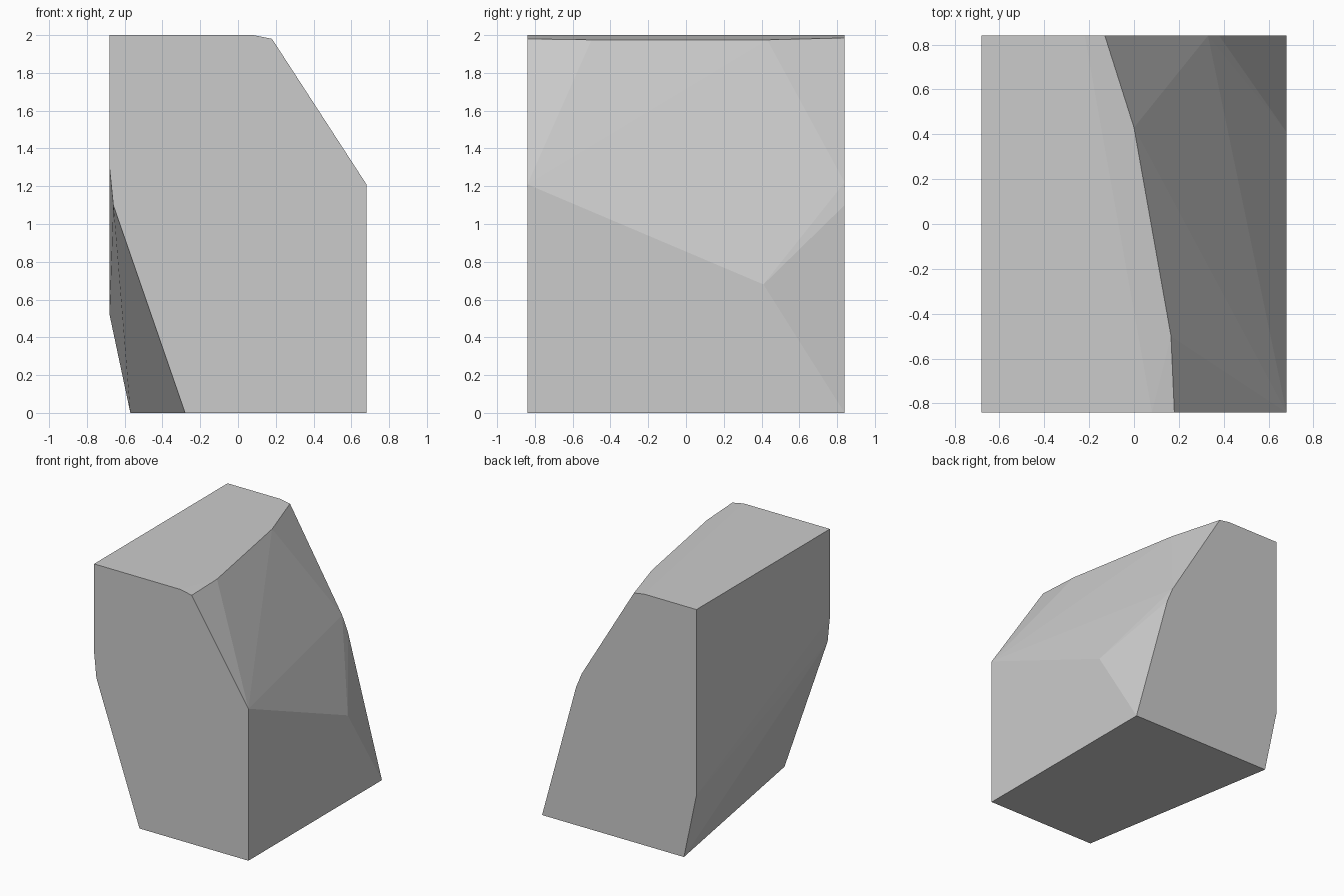
import bpy
import bmesh
import math

cube = bpy.data.objects.get("Cube")
if cube:
    bpy.data.objects.remove(cube, do_unlink=True)

GREY = (0.6, 0.6, 0.6, 1.0)
HALF_X, HALF_Y = 0.68, 0.84

stone = bpy.data.materials.new("stone grey")
stone.use_nodes = True
stone.diffuse_color = GREY
bsdf = next(n for n in stone.node_tree.nodes if n.type == "BSDF_PRINCIPLED")
bsdf.inputs["Base Color"].default_value = GREY

# Front and back outlines (x, z), the corners of a block with chipped edges
front = [(-HALF_X, 2), (0.08, 2), (0.18, 1.98), (HALF_X, 1.21), (HALF_X, 0),
         (-0.28, 0), (-0.66, 1.1), (-HALF_X, 1.3)]
back = [(-HALF_X, 2), (-0.22, 2), (-0.13, 1.985), (0.33, 1.22), (0.38, 1.1),
        (HALF_X, 0), (-0.57, 0), (-HALF_X, 0.52)]

# Extra corners along the chipped upper edge and the left side
chips = [(0.165, -0.5, 1.975), (0.0, 0.43, 1.975), (HALF_X, 0.41, 0.68)]

corners = [(x, -HALF_Y, z) for x, z in front]
corners += [(x, HALF_Y, z) for x, z in back]
corners += chips

# Wrap the corners into one faceted block
bm = bmesh.new()
for co in corners:
    bm.verts.new(co)
bmesh.ops.convex_hull(bm, input=bm.verts[:])
bmesh.ops.dissolve_limit(bm, angle_limit=math.radians(0.5),
                         verts=bm.verts[:], edges=bm.edges[:])
bmesh.ops.recalc_face_normals(bm, faces=bm.faces[:])

mesh = bpy.data.meshes.new("stone_block")
bm.to_mesh(mesh)
bm.free()
mesh.materials.append(stone)
block = bpy.data.objects.new("stone_block", mesh)
bpy.context.collection.objects.link(block)
